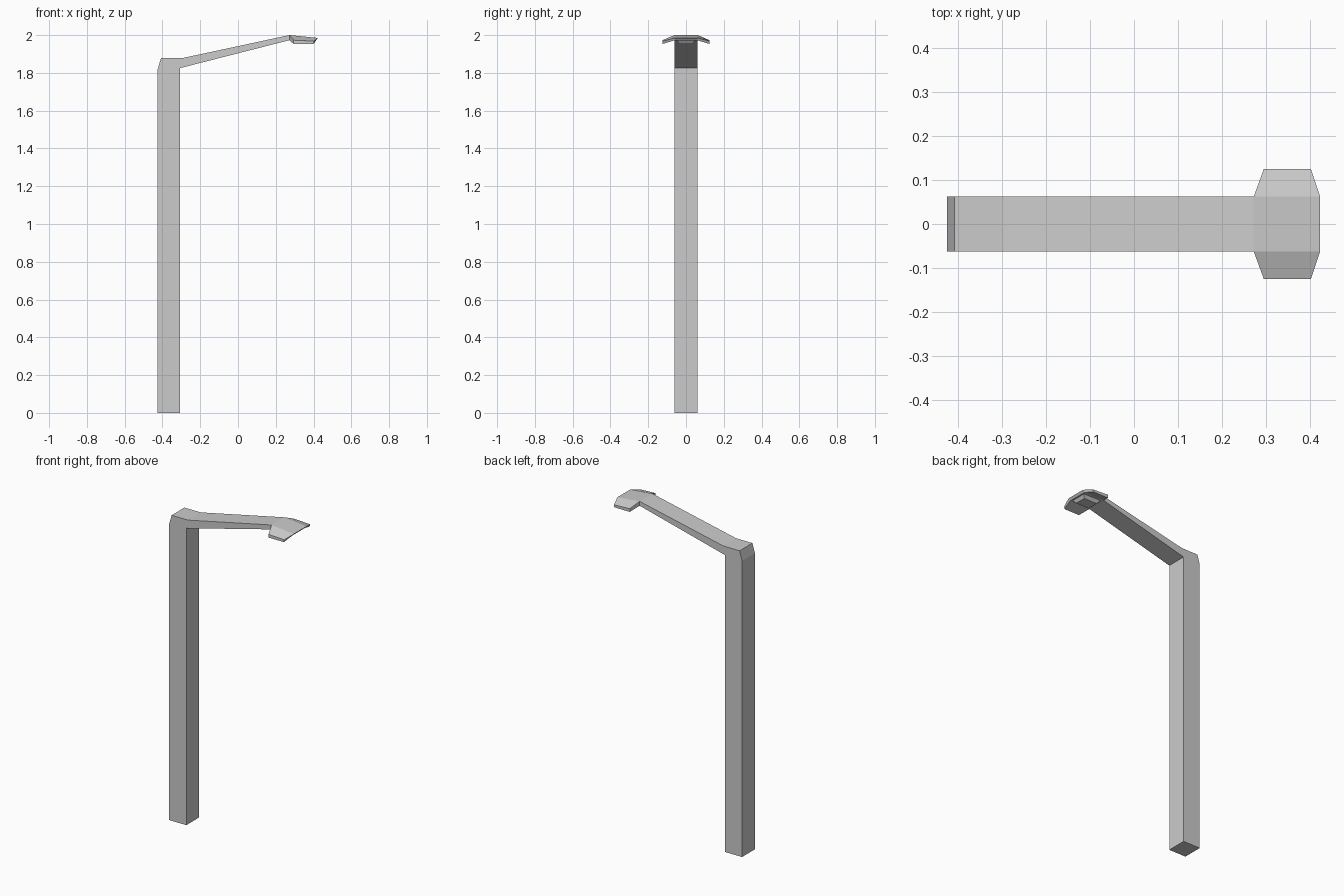
import bpy, bmesh

if "Cube" in bpy.data.objects:
    bpy.data.objects.remove(bpy.data.objects["Cube"])


def loft(name, sections, open_test=None):
    """Skin (x, y, z) sections of equal length, cap both ends, optionally drop some faces."""
    bm = bmesh.new()
    rings = [[bm.verts.new(p) for p in sec] for sec in sections]
    n = len(rings[0])
    for a, b in zip(rings, rings[1:]):
        for i in range(n):
            j = (i + 1) % n
            bm.faces.new((a[i], a[j], b[j], b[i]))
    bm.faces.new(rings[0])
    bm.faces.new(rings[-1])
    bmesh.ops.recalc_face_normals(bm, faces=bm.faces)
    if open_test:
        bmesh.ops.delete(bm, geom=[f for f in bm.faces if open_test(f)], context='FACES_ONLY')
    mesh = bpy.data.meshes.new(name)
    bm.to_mesh(mesh)
    bm.free()
    obj = bpy.data.objects.new(name, mesh)
    bpy.context.collection.objects.link(obj)
    return obj


W = 0.062       # half width of post and arm
NECK = 0.272    # x where the arm meets the head

# Post with chamfered elbow and rising arm: one side profile extruded in y
profile = [(-0.425, 0), (-0.425, 1.82), (-0.408, 1.878), (-0.297, 1.878),
           (NECK, 2.0), (NECK, 1.973), (-0.308, 1.825), (-0.308, 0)]
loft("post_and_arm", [[(x, y, z) for x, z in profile] for y in (-W, W)],
     lambda f: all(v.co.x > NECK - 0.001 for v in f.verts))

# Lamp head: thin hood with drooping side wings, lofted across y
middle = [(NECK, 2.0), (0.423, 1.985), (0.412, 1.972), (NECK, 1.973)]
wing = [(0.295, 1.973), (0.402, 1.968), (0.400, 1.953), (0.295, 1.953)]
hood = [(-0.125, wing), (-W, middle), (W, middle), (0.125, wing)]
loft("lamp_hood", [[(x, y, z) for x, z in sec] for y, sec in hood],
     lambda f: all(v.co.x < NECK + 0.001 for v in f.verts))


# Light panel tapering down under the hood
def rect(x0, x1, h, z):
    return [(x0, -h, z), (x1, -h, z), (x1, h, z), (x0, h, z)]


loft("light_panel", [rect(0.285, 0.405, 0.05, 1.9735), rect(0.30, 0.39, 0.035, 1.954)])
